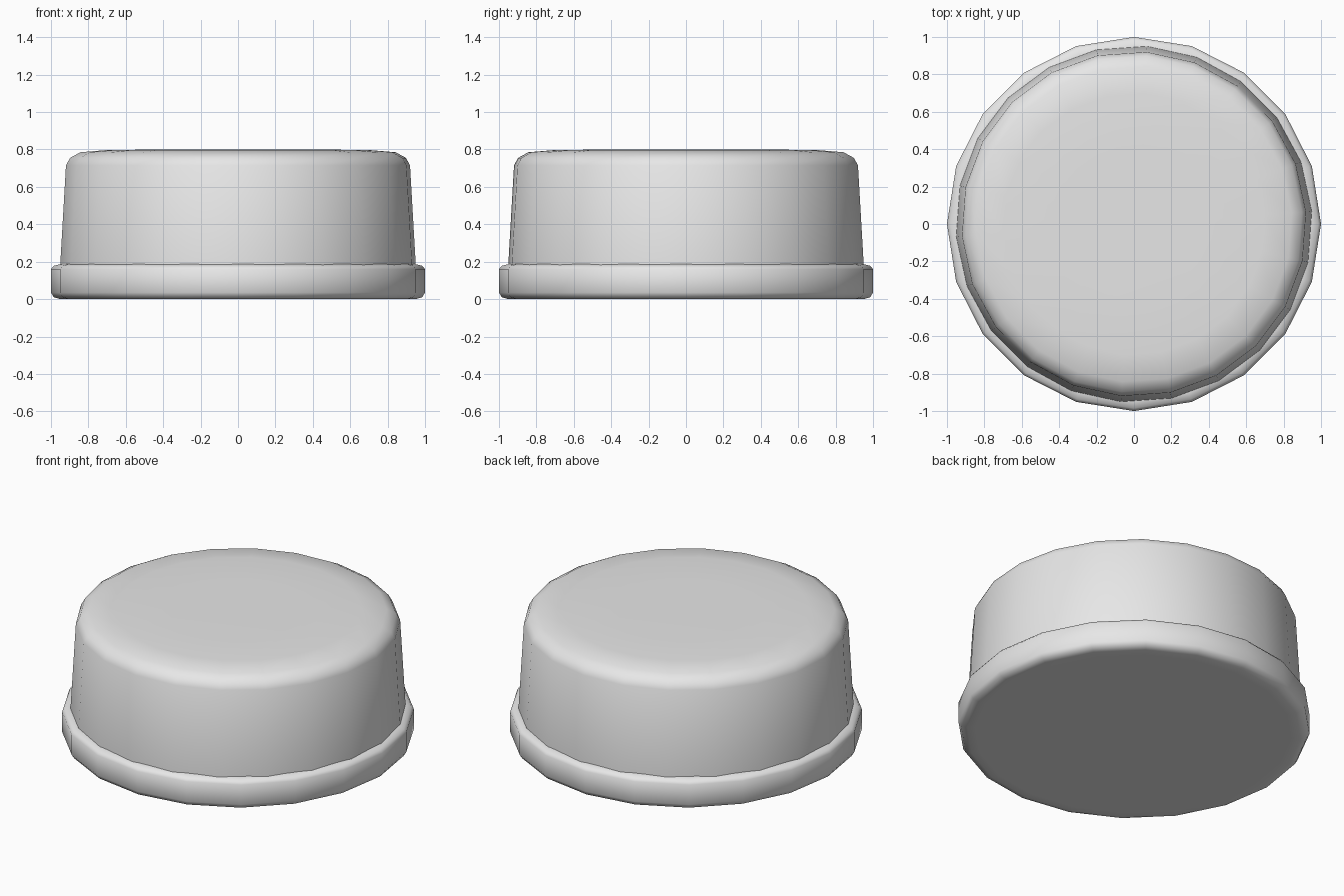
import bpy, bmesh, math

old = bpy.data.objects.get("Cube")
if old:
    bpy.data.objects.remove(old, do_unlink=True)

# One plain grey for the whole model
grey = bpy.data.materials.new("light grey")
grey.use_nodes = True
color = (0.8, 0.8, 0.8, 1)
grey.diffuse_color = color
grey.node_tree.nodes["Principled BSDF"].inputs["Base Color"].default_value = color


def turned(name, profile, sides, turn=0):
    """Closed solid of revolution from (radius, height) points, bottom to top."""
    bm = bmesh.new()
    rings = []
    for r, z in profile:
        angles = [turn + math.tau * i / sides for i in range(sides)]
        rings.append([bm.verts.new((r * math.cos(a), r * math.sin(a), z)) for a in angles])
    for low, high in zip(rings, rings[1:]):
        for i in range(sides):
            j = (i + 1) % sides
            bm.faces.new((low[i], low[j], high[j], high[i]))
    bm.faces.new(rings[0][::-1])
    bm.faces.new(rings[-1])
    mesh = bpy.data.meshes.new(name)
    bm.to_mesh(mesh)
    bm.free()
    mesh.materials.append(grey)
    obj = bpy.data.objects.new(name, mesh)
    bpy.context.collection.objects.link(obj)
    bpy.ops.object.select_all(action="DESELECT")
    obj.select_set(True)
    bpy.context.view_layer.objects.active = obj
    bpy.ops.object.shade_smooth_by_angle(angle=math.radians(60))
    return obj


# Wide rim with softened edges
turned("base_rim", [(0.9, 0), (0.95, 0), (0.985, 0.01), (1, 0.035), (1, 0.16),
                    (0.985, 0.178), (0.95, 0.187), (0.9, 0.187)], 20)

# Tapered body with a rounded shoulder and nearly flat top
turned("domed_body", [(0.953, 0.1), (0.953, 0.18), (0.922, 0.715), (0.9, 0.755),
                      (0.845, 0.785), (0.7, 0.797), (0.4, 0.8)], 22, math.radians(4))
